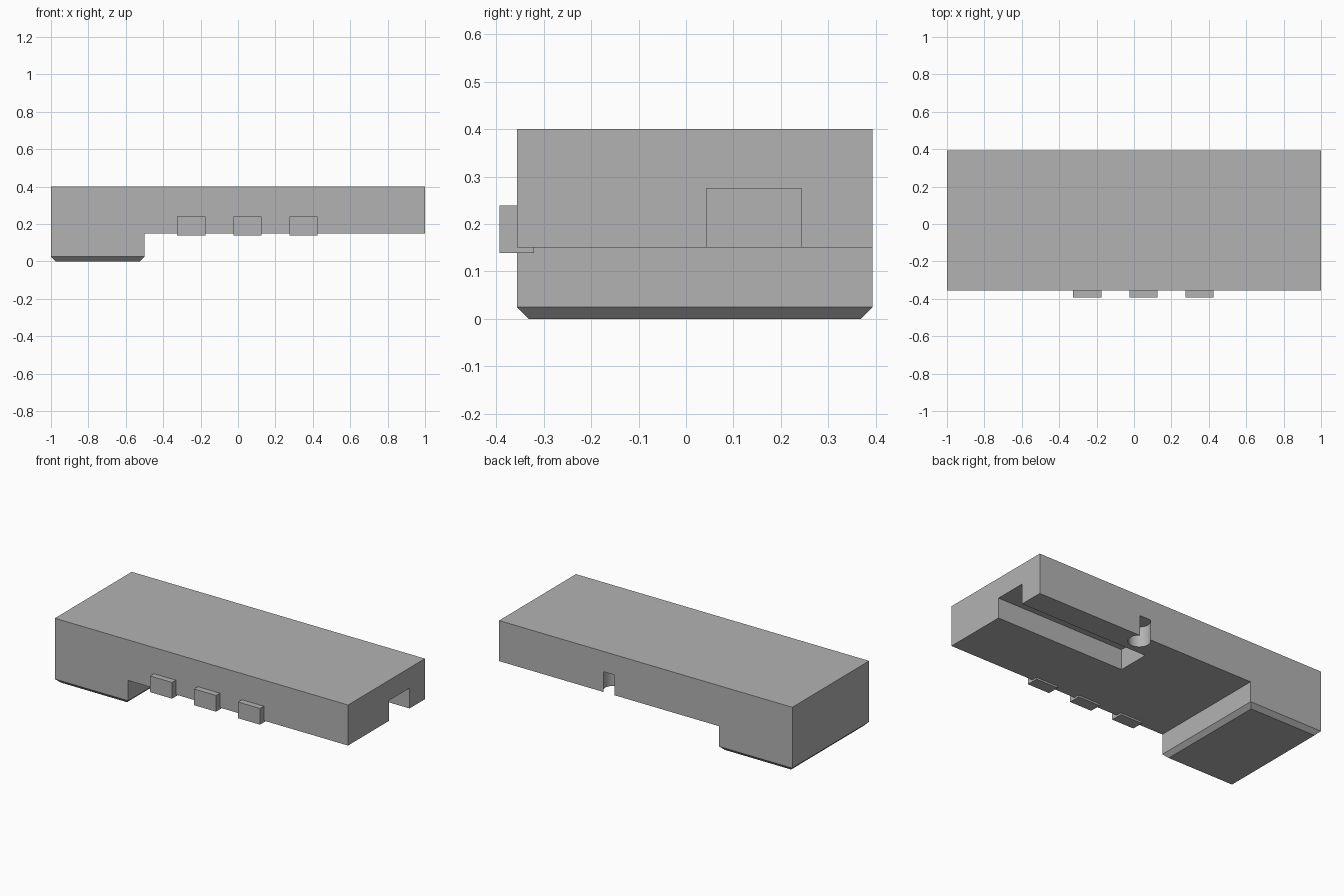
import bpy, bmesh
from mathutils import Matrix

if "Cube" in bpy.data.objects:
    bpy.data.objects.remove(bpy.data.objects["Cube"], do_unlink=True)

grey = bpy.data.materials.new("plain_grey")
grey.use_nodes = True
colour = (0.45, 0.45, 0.45, 1)
grey.diffuse_color = colour
grey.node_tree.nodes["Principled BSDF"].inputs["Base Color"].default_value = colour

FRONT, BACK = -0.356, 0.393   # housing depth
UNDER, TOP = 0.15, 0.40       # housing height


def make_object(name, bm):
    bmesh.ops.recalc_face_normals(bm, faces=bm.faces[:])
    mesh = bpy.data.meshes.new(name)
    bm.to_mesh(mesh)
    bm.free()
    mesh.materials.append(grey)
    obj = bpy.data.objects.new(name, mesh)
    bpy.context.collection.objects.link(obj)
    return obj


def box(name, low, high):
    bm = bmesh.new()
    bmesh.ops.create_cube(bm, size=1)
    for v in bm.verts:
        v.co = [low[i] if v.co[i] < 0 else high[i] for i in range(3)]
    return make_object(name, bm)


def cut(target, cutter):
    cutter.hide_render = True
    cutter.hide_set(True)
    cutter.display_type = 'WIRE'
    mod = target.modifiers.new(cutter.name, 'BOOLEAN')
    mod.operation = 'DIFFERENCE'
    mod.solver = 'EXACT'
    mod.object = cutter
    # Apply the cut and drop the helper
    bpy.context.view_layer.objects.active = target
    bpy.ops.object.modifier_apply(modifier=mod.name)
    bpy.data.objects.remove(cutter, do_unlink=True)


# Housing with a deeper block at one end, its underside edges chamfered
profile = [(-1, 0), (-0.5, 0), (-0.5, UNDER), (1, UNDER), (1, TOP), (-1, TOP)]
bm = bmesh.new()
face = bm.faces.new([bm.verts.new((x, FRONT, z)) for x, z in profile])
side = bmesh.ops.extrude_face_region(bm, geom=[face])["geom"]
bmesh.ops.translate(bm, vec=(0, BACK - FRONT, 0),
                    verts=[g for g in side if isinstance(g, bmesh.types.BMVert)])
bottom = [e for e in bm.edges if all(v.co.z < 0.001 for v in e.verts)]
bmesh.ops.bevel(bm, geom=bottom, offset=0.025, segments=1, affect='EDGES')
housing = make_object("housing", bm)

# Long channel in the underside, open at the end
cut(housing, box("channel_cutter", (0.125, 0.043, 0.1), (1.1, 0.243, 0.275)))

# Round pocket that breaks through the back wall
bm = bmesh.new()
bmesh.ops.create_cone(bm, cap_ends=True, segments=48, radius1=0.0625, radius2=0.0625,
                      depth=0.175, matrix=Matrix.Translation((0.25, 0.343, 0.1875)))
cut(housing, make_object("pocket_cutter", bm))

bpy.ops.object.select_all(action='DESELECT')
housing.select_set(True)
bpy.context.view_layer.objects.active = housing
bpy.ops.object.shade_smooth_by_angle(angle=0.5)

# Row of three push buttons on the front
for i, x in enumerate((-0.25, 0.05, 0.35)):
    box(f"button_{i + 1}", (x - 0.075, -BACK, 0.139), (x + 0.075, -0.32, 0.239))
